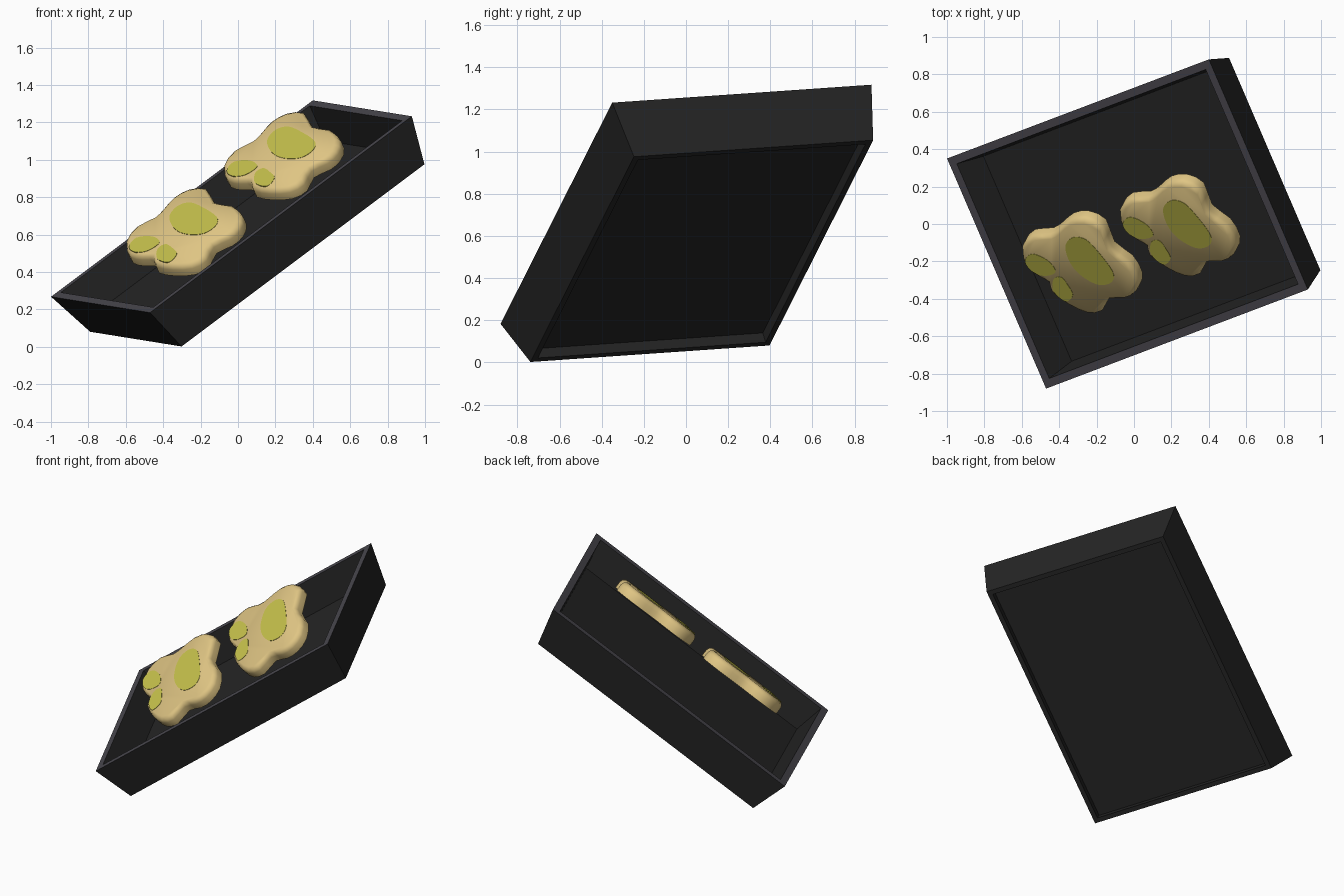
import bpy, bmesh, math
from mathutils import Matrix, Vector

if "Cube" in bpy.data.objects:
    bpy.data.objects.remove(bpy.data.objects["Cube"])

def material(name, rgb):
    m = bpy.data.materials.new(name)
    m.diffuse_color = (*rgb, 1)
    m.use_nodes = True
    m.node_tree.nodes["Principled BSDF"].inputs["Base Color"].default_value = m.diffuse_color
    return m

BLACK = material("black tray", (0.018, 0.018, 0.018))
GREY = material("grey rim", (0.065, 0.062, 0.074))
TAN = material("tan biscuit", (0.74, 0.56, 0.23))
GREEN = material("olive green", (0.55, 0.52, 0.07))

# Tilted frame of the tray: origin in the middle of the rim
U = Vector((1.40, 0.53, 1.05)).normalized()
N = Vector((-0.508, -0.275, 0.816))
N = (N - U * N.dot(U)).normalized()
W = N.cross(U)
TRAY = Matrix((U, W, N)).transposed().to_4x4()
TRAY.translation = (-0.035, 0, 0.75)

def finish(name, bm, mats, matrix, smooth=False):
    bmesh.ops.recalc_face_normals(bm, faces=bm.faces)
    me = bpy.data.meshes.new(name)
    bm.to_mesh(me)
    bm.free()
    for m in mats:
        me.materials.append(m)
    ob = bpy.data.objects.new(name, me)
    bpy.context.collection.objects.link(ob)
    ob.matrix_world = matrix
    if smooth:
        bpy.ops.object.select_all(action='DESELECT')
        ob.select_set(True)
        bpy.context.view_layer.objects.active = ob
        bpy.ops.object.shade_smooth_by_angle(angle=math.radians(50))
    return ob

def loft(rings):
    """Closed solid through equal point rings, capped at both ends; returns bmesh and bands."""
    bm = bmesh.new()
    vs = [[bm.verts.new(p) for p in r] for r in rings]
    n = len(vs[0])
    bands = [[bm.faces.new((a[i], a[(i + 1) % n], b[(i + 1) % n], b[i])) for i in range(n)]
             for a, b in zip(vs, vs[1:])]
    bm.faces.new(vs[0][::-1])
    bm.faces.new(vs[-1])
    return bm, bands

def smooth_loop(pts, steps):
    """Catmull-Rom closed curve through 2D points."""
    out, n = [], len(pts)
    for i in range(n):
        p0, p1, p2, p3 = (Vector(pts[(i + k) % n]) for k in (-1, 0, 1, 2))
        for s in range(steps):
            t = s / steps
            out.append(0.5 * (2 * p1 + (p2 - p0) * t + (2 * p0 - 5 * p1 + 4 * p2 - p3) * t * t
                              + (3 * p1 - p0 - 3 * p2 + p3) * t ** 3))
    return out

# Tray: tapered open box with a grey rim and a recessed underside
def rect(inset, depth):
    x = 0.914 - inset - 0.066 * depth / 0.272
    y = 0.671 - inset - 0.052 * depth / 0.272
    return [(sx * x, sy * y, -depth) for sx, sy in ((-1, -1), (1, -1), (1, 1), (-1, 1))]

bm, bands = loft([rect(0.035, 0.212), rect(0.03, 0.272), rect(0, 0.272), rect(0, 0),
                  rect(0.045, 0), rect(0.035, 0.20)])
for f in bands[3]:
    f.material_index = 1
finish("tray", bm, [BLACK, GREY], TRAY)

# Lobed piece outline and its green patches (second axis points to the front)
OUTLINE = [(-.25, -.19), (-.145, -.235), (-.04, -.205), (.04, -.22), (.13, -.245), (.22, -.225),
           (.28, -.14), (.237, 0), (.28, .115), (.262, .235), (.19, .30), (.11, .31), (.02, .28),
           (-.07, .335), (-.155, .315), (-.225, .225), (-.265, .12), (-.24, .06), (-.275, 0),
           (-.30, -.08)]
PATCHES = [
    [(.022, -.127), (.093, -.147), (.148, -.108), (.165, -.017), (.165, .123), (.121, .181),
     (.042, .176), (-.013, .108), (-.034, .024), (-.018, -.063)],
    [(-.272, -.117), (-.202, -.142), (-.144, -.07), (-.148, .008), (-.226, .006), (-.275, -.046)],
    [(-.238, .11), (-.187, .043), (-.138, .051), (-.135, .11), (-.149, .175), (-.215, .193)],
]

def ring(pts, scale, z):
    return [(p[0] * scale, -p[1] * scale - 0.03 * (1 - scale), z) for p in pts]

lobes = smooth_loop(OUTLINE, 2)
for k, side in enumerate(("left", "right")):
    # Pieces lean towards the front of the tray
    place = (TRAY @ Matrix.Translation((-0.33 + 0.69 * k, -0.07, 0.068 + 0.012 * k))
             @ Matrix.Rotation(math.radians(22), 4, 'X'))
    bm, bands = loft([ring(lobes, 1, -0.03), ring(lobes, 1, 0.015),
                      ring(lobes, 0.975, 0.034), ring(lobes, 0.91, 0.047)])
    finish(side + "_piece", bm, [TAN], place, True)
    for j, patch in enumerate(PATCHES):
        loop = smooth_loop(patch, 4)
        bm, bands = loft([ring(loop, 1, 0.043), ring(loop, 1, 0.049)])
        finish(f"{side}_green_patch_{j + 1}", bm, [GREEN], place)
